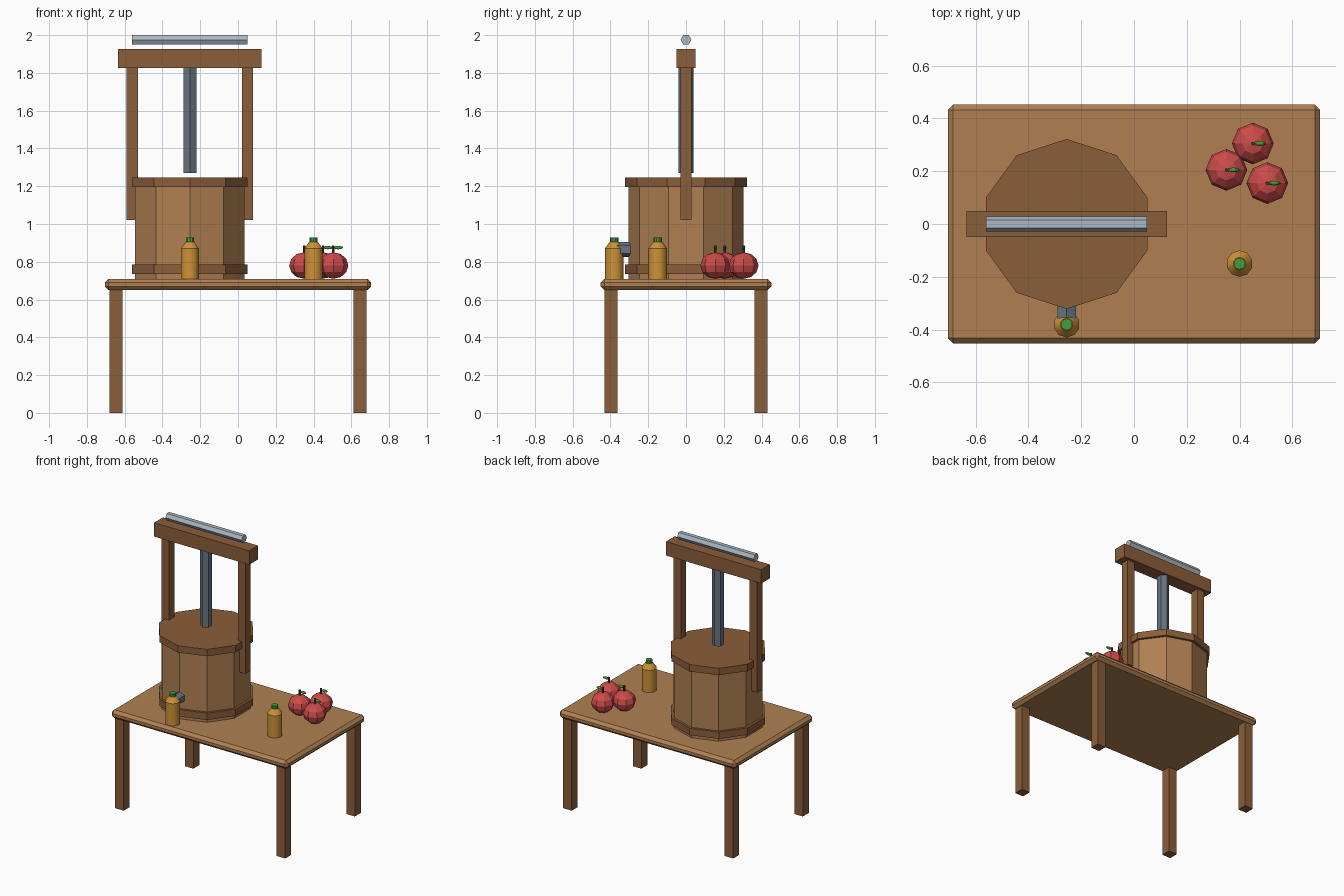
import bpy, math

cube = bpy.data.objects.get("Cube")
if cube:
    bpy.data.objects.remove(cube, do_unlink=True)


def material(name, r, g, b):
    """Flat colour from 8-bit sRGB, stored linear."""
    colour = [((c / 255 + 0.055) / 1.055) ** 2.4 for c in (r, g, b)] + [1.0]
    mat = bpy.data.materials.new(name)
    mat.use_nodes = True
    mat.diffuse_color = colour
    mat.node_tree.nodes["Principled BSDF"].inputs["Base Color"].default_value = colour
    return mat


LIGHT_WOOD = material("light wood", 176, 128, 82)
DARK_WOOD = material("dark wood", 139, 94, 58)
STEEL = material("pale steel", 172, 184, 194)
IRON = material("dark iron", 104, 116, 130)
RED = material("apple red", 204, 76, 74)
AMBER = material("amber juice", 206, 146, 56)
GREEN = material("cap and leaf green", 66, 158, 56)
STEM = material("stem brown", 84, 56, 34)


def finish(name, mat):
    obj = bpy.context.object
    obj.name = name
    obj.data.materials.append(mat)
    return obj


def box(name, mat, centre, size, bevel=0):
    bpy.ops.mesh.primitive_cube_add(size=1, location=centre)
    bpy.context.object.scale = size
    bpy.ops.object.transform_apply(location=False, rotation=False, scale=True)
    obj = finish(name, mat)
    if bevel:
        mod = obj.modifiers.new("edge", 'BEVEL')
        mod.width = bevel
        mod.segments = 1
    return obj


def prism(name, mat, sides, radius, depth, centre, rotation=(0, 0, 0)):
    bpy.ops.mesh.primitive_cylinder_add(vertices=sides, radius=radius, depth=depth,
                                        location=centre, rotation=rotation)
    return finish(name, mat)


def ball(name, mat, centre, scale, segments=8, rings=6):
    bpy.ops.mesh.primitive_uv_sphere_add(segments=segments, ring_count=rings,
                                         radius=1, location=centre)
    bpy.context.object.scale = scale
    return finish(name, mat)


# Table
TOP = 0.71
box("table_top", LIGHT_WOOD, (0, 0, 0.68), (1.41, 0.905, 0.06), bevel=0.02)
for side, x in (("left", 0.645), ("right", -0.645)):
    for end, y in (("front", -0.397), ("back", 0.397)):
        box(f"{end}_{side}_leg", DARK_WOOD, (x, y, 0.326), (0.068, 0.068, 0.652))

# Press barrel with hoops
PX = -0.255
prism("barrel", LIGHT_WOOD, 10, 0.304, 0.52, (PX, 0, 0.97))
prism("lower_hoop", DARK_WOOD, 10, 0.322, 0.05, (PX, 0, 0.76))
prism("barrel_lid", DARK_WOOD, 10, 0.322, 0.05, (PX, 0, 1.22))

# Press frame, screw and handle
for side, sign in (("left", 1), ("right", -1)):
    box(f"{side}_post", DARK_WOOD, (PX + sign * 0.305, 0, 1.425), (0.06, 0.06, 0.81))
box("cross_beam", DARK_WOOD, (PX, 0, 1.877), (0.76, 0.1, 0.1))
prism("press_screw", IRON, 6, 0.04, 0.58, (PX, 0, 1.56))
prism("handle_bar", STEEL, 6, 0.029, 0.61, (PX, 0, 1.975), (0, math.pi / 2, 0))

# Spout
prism("spout", IRON, 6, 0.04, 0.1, (PX, -0.32, 0.865), (math.pi / 2, 0, 0))


# Bottles
def bottle(label, x, y):
    prism(f"{label}_bottle_body", AMBER, 10, 0.05, 0.16, (x, y, TOP + 0.08))
    bpy.ops.object.shade_smooth_by_angle(angle=math.radians(40))
    bpy.ops.mesh.primitive_cone_add(vertices=10, radius1=0.05, radius2=0.024,
                                    depth=0.036, location=(x, y, TOP + 0.178))
    finish(f"{label}_bottle_shoulder", AMBER)
    bpy.ops.object.shade_smooth_by_angle(angle=math.radians(40))
    prism(f"{label}_bottle_cap", GREEN, 10, 0.022, 0.03, (x, y, TOP + 0.203))


bottle("spout", PX, -0.38)
bottle("loose", 0.4, -0.15)

# Apples, each with a stem and a leaf
for i, (x, y) in enumerate(((0.35, 0.205), (0.45, 0.305), (0.505, 0.155)), 1):
    ball(f"apple_{i}", RED, (x, y, TOP + 0.07), (0.079, 0.079, 0.07))
    prism(f"apple_stem_{i}", STEM, 6, 0.007, 0.05, (x, y, TOP + 0.152))
    ball(f"apple_leaf_{i}", GREEN, (x + 0.026, y, TOP + 0.165), (0.026, 0.009, 0.009))
